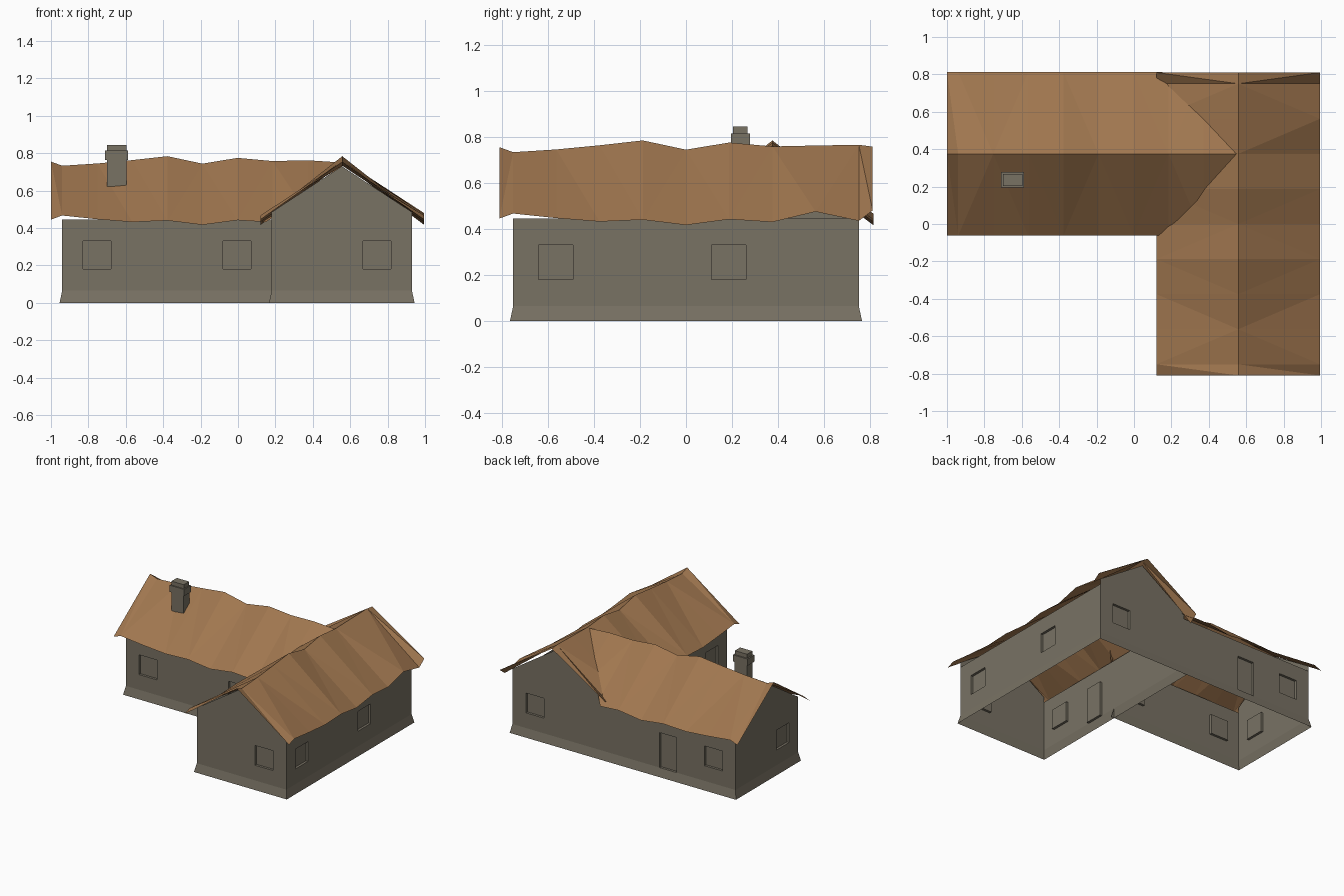
import bpy, bmesh
from mathutils import Vector

if "Cube" in bpy.data.objects:
    bpy.data.objects.remove(bpy.data.objects["Cube"])


def material(name, col):
    m = bpy.data.materials.new(name)
    m.diffuse_color = (*col, 1)
    m.use_nodes = True
    m.node_tree.nodes["Principled BSDF"].inputs["Base Color"].default_value = m.diffuse_color
    return m


STONE = material("warm grey plaster", (0.19, 0.168, 0.127))
THATCH = material("brown roof", (0.35, 0.182, 0.078))

EAVE, FLARE_Z, FLARE = 0.445, 0.065, 0.014
SILL, HEAD, RECESS = 0.18, 0.33, 0.018


def finish(name, bm, mat):
    me = bpy.data.meshes.new(name)
    bm.to_mesh(me)
    bm.free()
    me.materials.append(mat)
    ob = bpy.data.objects.new(name, me)
    bpy.context.collection.objects.link(ob)
    return ob


def wall(name, p0, p1, windows=(), doors=(), gable=False):
    """One wall sheet with flared foot, recessed openings and optional gable."""
    a, b = Vector((*p0, 0)), Vector((*p1, 0))
    length = (b - a).length
    d = (b - a).normalized()
    n = Vector((d.y, -d.x, 0))
    bm = bmesh.new()

    def pt(u, z, out=0.0):
        return bm.verts.new(a + d * u + n * out + Vector((0, 0, z)))

    # openings as (u0, u1, z0, z1)
    holes = [(u - 0.075, u + 0.075, SILL, HEAD) for u in windows]
    holes += [(u - 0.07, u + 0.07, FLARE_Z, HEAD) for u in doors]
    us = sorted({0, length, *[h[0] for h in holes], *[h[1] for h in holes]})
    zs = [FLARE_Z, SILL, HEAD, EAVE]
    for u0, u1 in zip(us, us[1:]):
        for z0, z1 in zip(zs, zs[1:]):
            mid = ((u0 + u1) / 2, (z0 + z1) / 2)
            if any(h[0] < mid[0] < h[1] and h[2] < mid[1] < h[3] for h in holes):
                continue
            bm.faces.new([pt(u0, z0), pt(u1, z0), pt(u1, z1), pt(u0, z1)])
    # flared foot
    bm.faces.new([pt(-FLARE, 0, FLARE), pt(length + FLARE, 0, FLARE),
                  pt(length, FLARE_Z), pt(0, FLARE_Z)])
    # recessed panels with reveals
    for u0, u1, z0, z1 in holes:
        ring = [(u0, z0), (u1, z0), (u1, z1), (u0, z1)]
        bm.faces.new([pt(u, z, -RECESS) for u, z in ring])
        for p, q in zip(ring, ring[1:] + ring[:1]):
            bm.faces.new([pt(*p), pt(*q), pt(*q, -RECESS), pt(*p, -RECESS)])
    if gable:
        bm.faces.new([pt(0, EAVE), pt(length, EAVE), pt(length, 0.485),
                      pt(length / 2, 0.73), pt(0, 0.485)])
    bmesh.ops.remove_doubles(bm, verts=bm.verts, dist=1e-4)
    finish(name, bm, STONE)


# side wing walls
wall("side_wing_front_wall", (-.94, 0), (.18, 0), windows=(.185, .935))
wall("side_wing_back_wall", (.18, .75), (-.94, .75), windows=(.935,), doors=(.555,))
wall("side_wing_gable_wall", (-.94, .75), (-.94, 0), windows=(.565,), gable=True)
# main wing walls
wall("main_wing_front_wall", (.18, -.75), (.93, -.75), windows=(.562,), gable=True)
wall("main_wing_right_wall", (.93, -.75), (.93, .75), windows=(.185, .935))
wall("main_wing_back_wall", (.93, .75), (.18, .75), windows=(.188,), gable=True)
wall("main_wing_left_wall", (.18, .75), (.18, -.75), windows=(1.315,), doors=(.55 + .4,))

# sagging roof: stations along the ridge with ridge and eave heights
STATIONS = [-.81, -.75, -.5625, -.375, -.1875, 0, .1875, .375, .5625, .75, .81]
RIDGE = [.755, .733, .745, .763, .784, .744, .775, .758, .762, .765, .757]
EAVES = [.445, .467, .447, .432, .44, .417, .442, .43, .475, .435, .48]
HALF = 0.4375


def roof(name, place, count, last_ridge=None):
    bm = bmesh.new()
    rows = []
    for i in range(count):
        s, r, e = STATIONS[i], RIDGE[i], EAVES[i]
        if last_ridge and i == count - 1:
            r = last_ridge
        rows.append([bm.verts.new((*place(s, t), z))
                     for t, z in ((-HALF, e), (0, r), (HALF, e))])
    for p, q in zip(rows, rows[1:]):
        for k in range(2):
            bm.faces.new([p[k], q[k], q[k + 1], p[k + 1]])
    bmesh.ops.triangulate(bm, faces=bm.faces)
    bm.normal_update()
    for f in bm.faces:
        if f.normal.z < 0:
            f.normal_flip()
    return bm


finish("main_roof", roof("main_roof", lambda s, t: (.5575 + t, s), 11), THATCH)
side = roof("side_roof", lambda s, t: (s - .19, .375 + t), 10, 0.75)
# trim the side roof along both valleys where it runs into the main roof
for sign in (1, -1):
    bmesh.ops.bisect_plane(side, geom=side.verts[:] + side.edges[:] + side.faces[:],
                           plane_co=(.15, .375 + sign * HALF, 0),
                           plane_no=(HALF, sign * .44, 0), clear_outer=True)
finish("side_roof", side, THATCH)


def box(name, lo, hi):
    bm = bmesh.new()
    bmesh.ops.create_cube(bm, size=1)
    lo, hi = Vector(lo), Vector(hi)
    for v in bm.verts:
        v.co = (lo + hi) / 2 + v.co * (hi - lo)
    finish(name, bm, STONE)


# chimney
box("chimney_stack", (-.70, .202, .56), (-.597, .27, .765))
box("chimney_collar", (-.71, .195, .765), (-.588, .277, .815))
box("chimney_top", (-.70, .204, .815), (-.597, .267, .845))
